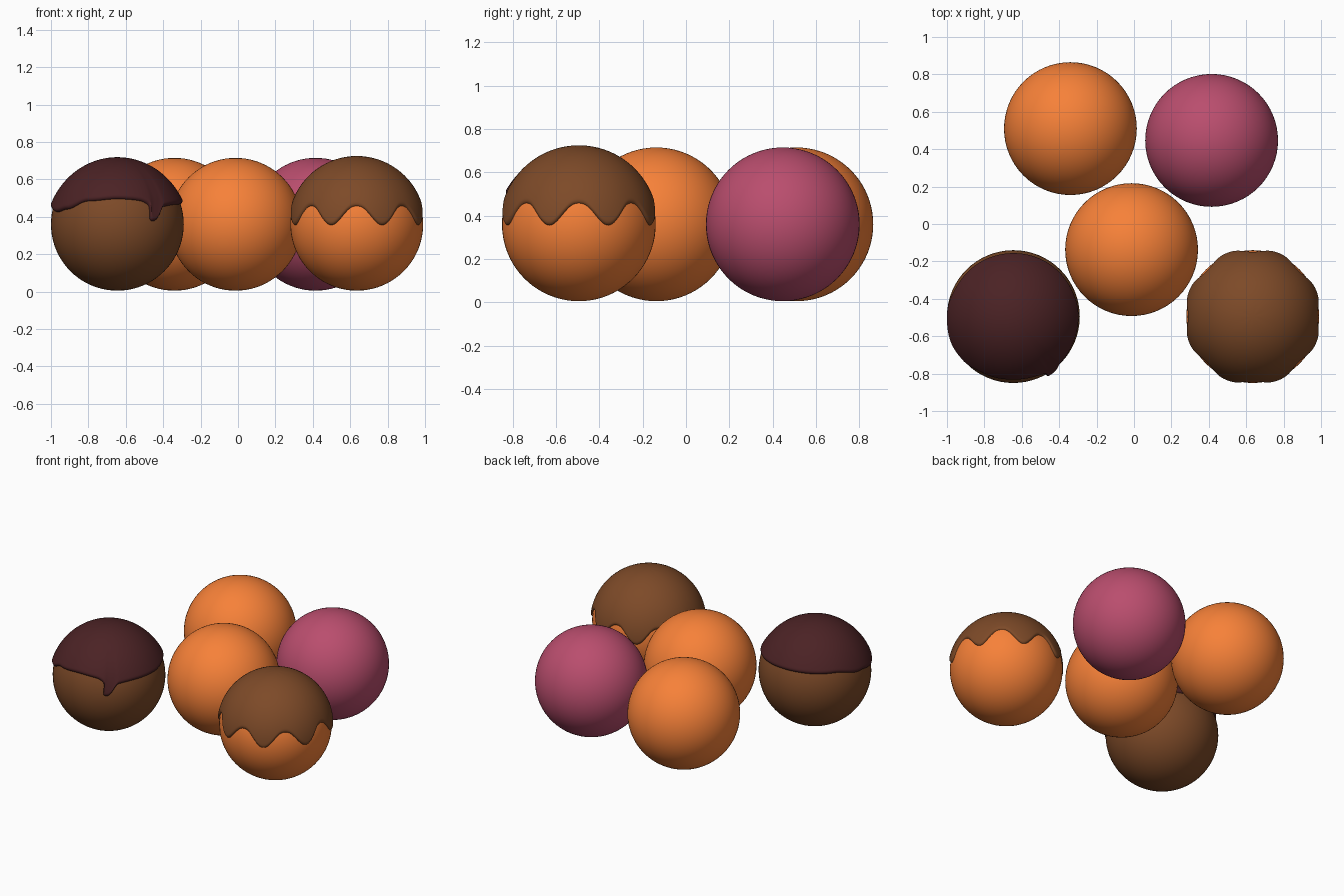
import bpy, bmesh
from math import sin, cos, pi, acos, sqrt, exp, radians, degrees

if "Cube" in bpy.data.objects:
    bpy.data.objects.remove(bpy.data.objects["Cube"])

R, ZC = 0.355, 0.36


def material(name, rgb):
    m = bpy.data.materials.new(name)
    m.diffuse_color = (*rgb, 1)
    m.use_nodes = True
    m.node_tree.nodes["Principled BSDF"].inputs["Base Color"].default_value = m.diffuse_color
    return m


ORANGE = material("orange", (0.93, 0.22, 0.04))
PINK = material("pink", (0.49, 0.075, 0.155))
BROWN = material("brown", (0.205, 0.068, 0.021))
DARK = material("dark_chocolate", (0.07, 0.016, 0.018))


def finish(bm, name, mat, loc):
    bmesh.ops.recalc_face_normals(bm, faces=bm.faces)
    for f in bm.faces:
        f.smooth = True
    me = bpy.data.meshes.new(name)
    bm.to_mesh(me)
    bm.free()
    me.materials.append(mat)
    ob = bpy.data.objects.new(name, me)
    ob.location = loc
    bpy.context.collection.objects.link(ob)
    return ob


def ball(name, x, y, mat):
    bm = bmesh.new()
    bmesh.ops.create_uvsphere(bm, u_segments=64, v_segments=40, radius=R)
    return finish(bm, name, mat, (x, y, ZC))


def glaze(name, x, y, mat, rim, thick, skew=None, segs=288, rings=30):
    """Shell over the top of a ball with a rounded lip along rim(angle);
    the angle is measured from the front towards +x."""
    bm = bmesh.new()
    top = bm.verts.new((0, 0, R + thick(0, 0)))
    rows = []
    for k in range(1, rings + 1):
        v = 1 - (1 - k / rings) ** 2
        row = []
        for i in range(segs):
            a = -pi + 2 * pi * i / segs
            tmax = acos((rim(a) - ZC) / R)
            d = (1 - v) * tmax * R
            w = 0.022
            rnd = sqrt(max(0, 1 - ((w - d) / w) ** 2)) if d < w else 1
            r = R - 0.004 + (thick(v, a) + 0.004) * rnd
            t = v * tmax
            b = a + (skew(a, t) if skew else 0)
            row.append(bm.verts.new((r * sin(t) * sin(b), -r * sin(t) * cos(b), r * cos(t))))
        rows.append(row)
    for i in range(segs):
        j = (i + 1) % segs
        bm.faces.new((top, rows[0][i], rows[0][j]))
        for p, q in zip(rows, rows[1:]):
            bm.faces.new((p[i], q[i], q[j], p[j]))
    return finish(bm, name, mat, (x, y, ZC))


# Plain balls
ball("back_orange_ball", -0.34, 0.51, ORANGE)
ball("middle_orange_ball", -0.013, -0.137, ORANGE)
ball("pink_ball", 0.415, 0.447, PINK)

# Orange ball with eight-lobed icing
ball("right_orange_ball", 0.635, -0.495, ORANGE)


def scallop(a):
    low = (1 - cos(8 * a)) / 2
    return 0.457 - 0.102 * low ** 1.2


glaze("scalloped_icing", 0.635, -0.495, BROWN, scallop,
      lambda v, a: 0.01 + 0.003 * v ** 4 * (1 - cos(8 * a)) / 2)

# Brown ball with a dark coating and one drip
ball("brown_ball", -0.645, -0.495, BROWN)
KEYS = [(-180, .49), (-125, .483), (-90, .447), (-65, .425), (-50, .44), (-28, .483), (0, .495),
        (22, .49), (38, .475), (58, .465), (90, .468), (125, .483), (180, .49)]


def drip_rim(a):
    g = degrees(a)
    z = KEYS[-1][1]
    for (a0, z0), (a1, z1) in zip(KEYS, KEYS[1:]):
        if a0 <= g <= a1:
            s = (g - a0) / (a1 - a0)
            z = z0 + (z1 - z0) * s * s * (3 - 2 * s)
            break
    return z - 0.07 * exp(-((g - 38) / 5.5) ** 4) - 0.028 * exp(-((g - 38) / 13) ** 2)


def drip_skew(a, t):
    near = exp(-((degrees(a) - 38) / 14) ** 2)
    return -radians(6) * near * min(1, max(0, (t - 1.2) / 0.3))


glaze("dripping_coating", -0.645, -0.495, DARK, drip_rim,
      lambda v, a: 0.004 + 0.014 * v ** 3, drip_skew)
